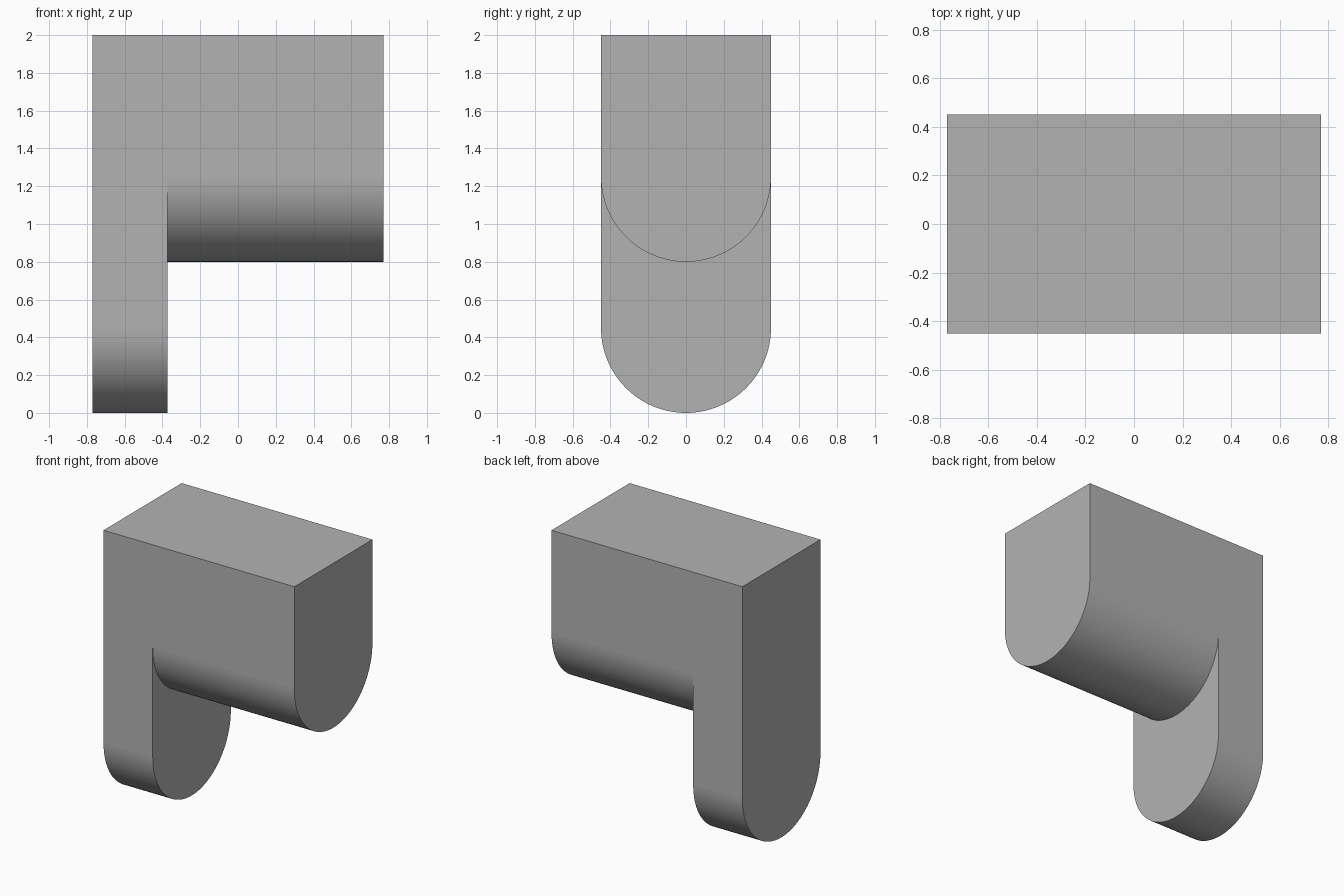
import bpy, bmesh, math

if "Cube" in bpy.data.objects:
    bpy.data.objects.remove(bpy.data.objects["Cube"])

X0, X1, X2 = -0.77, -0.373, 0.77   # leg outside, leg inside, body end
R, TOP, STEP = 0.45, 2.0, 0.80     # half depth, height, underside of body
SEG = 64

bm = bmesh.new()


def arc(x, base):
    """Half-round underside, front (-y) to back (+y)."""
    return [bm.verts.new((x, -R * math.cos(math.pi * i / SEG),
                          base + R - R * math.sin(math.pi * i / SEG)))
            for i in range(SEG + 1)]


def strip(a, b):
    for i in range(SEG):
        bm.faces.new((a[i], a[i + 1], b[i + 1], b[i])).smooth = True


# Rounded undersides of the leg and the body
leg_out, leg_in = arc(X0, 0), arc(X1, 0)
body_in, body_out = arc(X1, STEP), arc(X2, STEP)
strip(leg_out, leg_in)
strip(body_in, body_out)

# Flat ends, step, sides and top
fl, bl, br, fr = [bm.verts.new((x, y, TOP))
                  for x, y in ((X0, -R), (X0, R), (X2, R), (X2, -R))]
bm.faces.new(leg_out + [bl, fl])
bm.faces.new(body_out + [br, fr])
bm.faces.new(leg_in + body_in[::-1])
for i, left, right in ((0, fl, fr), (-1, bl, br)):
    bm.faces.new((left, leg_out[i], leg_in[i], body_in[i], body_out[i], right))
bm.faces.new((fl, bl, br, fr))
bmesh.ops.recalc_face_normals(bm, faces=bm.faces[:])

mesh = bpy.data.meshes.new("rounded_bracket")
bm.to_mesh(mesh)
bm.free()
grey = bpy.data.materials.new("light grey")
grey.diffuse_color = (0.45, 0.45, 0.45, 1)
grey.use_nodes = True
grey.node_tree.nodes["Principled BSDF"].inputs["Base Color"].default_value = grey.diffuse_color
mesh.materials.append(grey)
bpy.context.collection.objects.link(bpy.data.objects.new("rounded_bracket", mesh))
